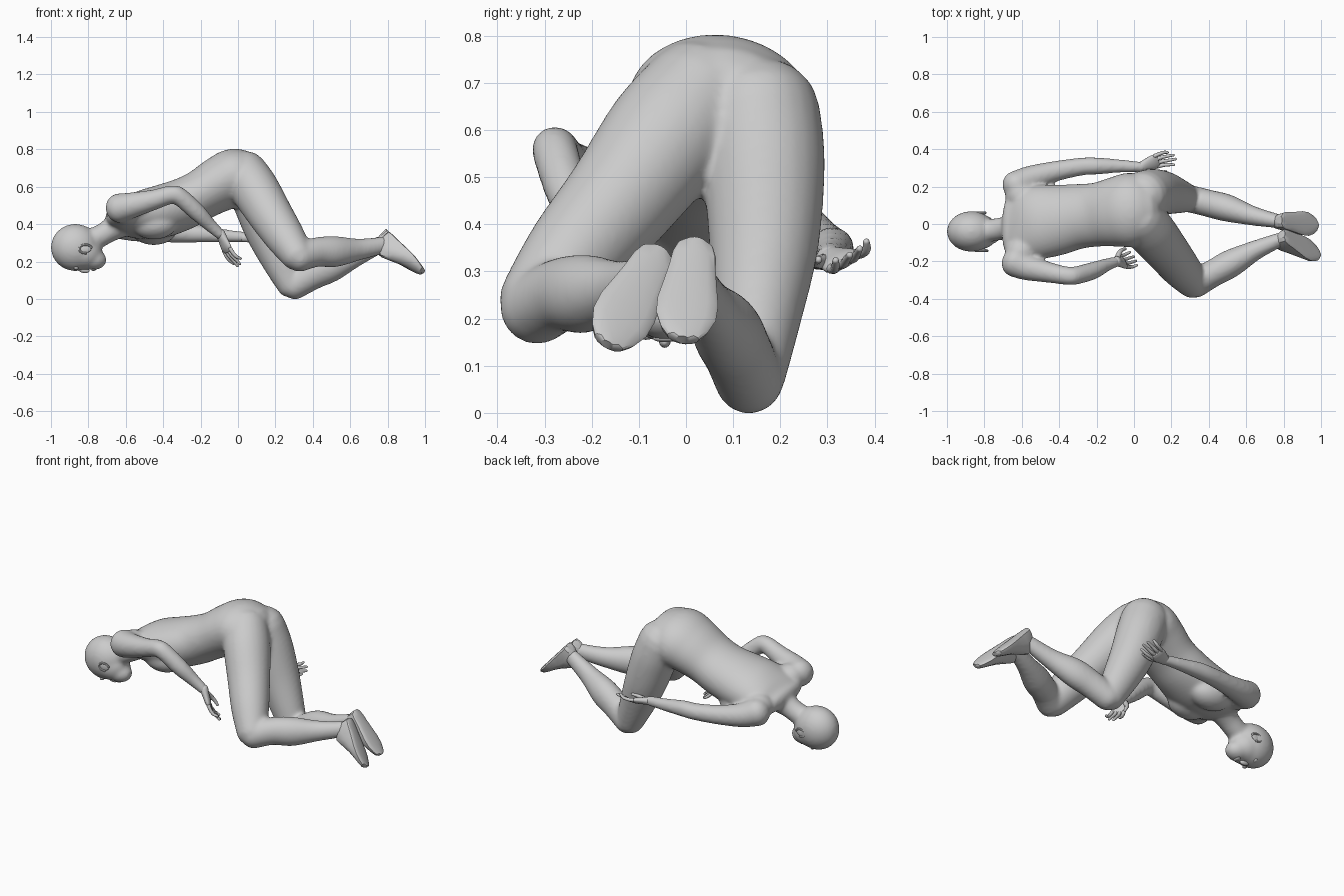
import bpy, bmesh, math
from mathutils import Vector, Matrix

if "Cube" in bpy.data.objects:
    bpy.data.objects.remove(bpy.data.objects["Cube"])

mat = bpy.data.materials.new("plain_grey")
mat.use_nodes = True
mat.diffuse_color = (0.6, 0.6, 0.6, 1)
mat.node_tree.nodes["Principled BSDF"].inputs["Base Color"].default_value = (0.6, 0.6, 0.6, 1)


def finish(bm, name, angle=40):
    bmesh.ops.recalc_face_normals(bm, faces=bm.faces)
    me = bpy.data.meshes.new(name)
    bm.to_mesh(me)
    bm.free()
    ob = bpy.data.objects.new(name, me)
    bpy.context.collection.objects.link(ob)
    me.materials.append(mat)
    bpy.ops.object.select_all(action='DESELECT')
    ob.select_set(True)
    bpy.context.view_layer.objects.active = ob
    bpy.ops.object.shade_smooth_by_angle(angle=math.radians(angle))
    return ob


def skin_rings(bm, rings):
    """Join rings of points into a closed tube."""
    vs = [[bm.verts.new(p) for p in r] for r in rings]
    n = len(vs[0])
    for a, b in zip(vs, vs[1:]):
        for i in range(n):
            bm.faces.new((a[i], a[(i + 1) % n], b[(i + 1) % n], b[i]))
    bm.faces.new(vs[0])
    bm.faces.new(vs[-1])


def spline(pts, steps):
    """Smooth interpolation through (x, y, z, side radius, depth radius)."""
    p = [pts[0]] + pts + [pts[-1]]
    out = []
    for i in range(1, len(p) - 2):
        for k in range(steps):
            t = k / steps
            out.append([0.5 * (2 * b + (c - a) * t + (2 * a - 5 * b + 4 * c - d) * t * t
                               + (3 * b - a - 3 * c + d) * t ** 3)
                        for a, b, c, d in zip(*p[i - 1:i + 3])])
    return out + [list(pts[-1])]


def loft(bm, pts, side=(0, 1, 0), n=24, steps=5, cap=0.9):
    """Elliptical limb along a path with rounded ends."""
    pts = [tuple(p) if len(p) == 5 else (*p, p[3]) for p in pts]
    s = spline(pts, steps)
    c = [Vector(q[:3]) for q in s]
    rings = []

    def ring(i, push, scale):
        t = (c[min(i + 1, len(c) - 1)] - c[max(i - 1, 0)]).normalized()
        u = Vector(side)
        u = (u - t * u.dot(t)).normalized()
        v = t.cross(u)
        o = c[i] + t * push * min(s[i][3], s[i][4]) * cap
        rings.append([o + u * math.cos(w) * s[i][3] * scale + v * math.sin(w) * s[i][4] * scale
                      for w in (2 * math.pi * k / n for k in range(n))])

    ends = [math.radians(d) for d in (22, 44, 66, 84)]
    for e in reversed(ends):
        ring(0, -math.sin(e), math.cos(e))
    for i in range(len(c)):
        ring(i, 0, 1)
    for e in ends:
        ring(len(c) - 1, math.sin(e), math.cos(e))
    skin_rings(bm, rings)


def ball(bm, loc, radii, tilt=0):
    m = Matrix.Translation(loc) @ Matrix.Rotation(tilt, 4, 'Y') @ Matrix.Diagonal((*radii, 1))
    bmesh.ops.create_uvsphere(bm, u_segments=24, v_segments=16, radius=1, matrix=m)


# Body: torso, neck, head and limbs fused into one smooth skin
bm = bmesh.new()
loft(bm, [(-.665, 0, .425, .17, .06), (-.61, 0, .432, .195, .095), (-.52, .01, .447, .20, .128),
          (-.42, .02, .465, .192, .14), (-.30, .04, .505, .175, .138), (-.20, .05, .555, .172, .134),
          (-.10, .065, .612, .188, .147), (-.02, .075, .645, .20, .157), (.055, .08, .645, .18, .14)],
     side=(0, 1, -.15), n=40, cap=.7)
for y, z in ((-.075, .40), (.115, .37)):                       # chest
    ball(bm, (-.45, y, z), (.125, .092, .082))
for y, z in ((-.155, .475), (.155, .41)):                      # shoulder muscles
    ball(bm, (-.605, y, z), (.085, .085, .078))
loft(bm, [(-.82, -.04, .30, .065), (-.74, -.03, .335, .06), (-.68, -.02, .37, .064),
          (-.60, 0, .42, .085)])                                # neck
ball(bm, (-.87, -.04, .275), (.131, .109, .126))               # skull
ball(bm, (-.825, -.042, .245), (.10, .095, .09))               # cheeks
ball(bm, (-.78, -.045, .212), (.078, .065, .058), .1)          # jaw
# front leg
loft(bm, [(.03, .03, .668, .128, .13), (.09, -.04, .585, .134, .13), (.17, -.137, .455, .12, .12),
          (.25, -.238, .333, .106, .107), (.315, -.312, .236, .087, .088)])
loft(bm, [(.325, -.318, .223, .079), (.42, -.265, .25, .073, .079), (.52, -.21, .253, .075, .083),
          (.65, -.14, .265, .053, .058), (.79, -.08, .29, .038, .045)])
# back leg
loft(bm, [(.055, .155, .635, .13, .133), (.10, .165, .525, .13, .13), (.16, .165, .36, .117, .12),
          (.23, .15, .20, .094, .10), (.287, .137, .077, .074, .08)])
loft(bm, [(.30, .135, .068, .073), (.40, .11, .128, .073, .079), (.50, .085, .175, .073, .083),
          (.63, .045, .23, .053, .058), (.77, .015, .295, .038, .045)])
# front arm
loft(bm, [(-.635, -.205, .485, .08), (-.57, -.232, .50, .07), (-.45, -.26, .53, .055),
          (-.355, -.277, .558, .049), (-.31, -.275, .545, .049), (-.22, -.25, .465, .047),
          (-.15, -.22, .395, .036), (-.09, -.20, .34, .028)])
# back arm
loft(bm, [(-.63, .205, .40, .08), (-.55, .245, .375, .068), (-.42, .282, .357, .055),
          (-.28, .307, .348, .048), (-.20, .31, .347, .046), (-.08, .31, .338, .036),
          (.04, .305, .33, .028)])
body = finish(bm, "body")
rm = body.modifiers.new("fuse", 'REMESH')
rm.mode = 'VOXEL'
rm.voxel_size = 0.01
rm.use_smooth_shade = True
sm = body.modifiers.new("soften", 'SMOOTH')
sm.factor = 0.5
sm.iterations = 12

# Face: nose, lips and closed eyes
bm = bmesh.new()
ball(bm, (-.825, -.045, .155), (.032, .013, .016), .2)
ball(bm, (-.772, -.045, .158), (.013, .025, .008))
for s in (-1, 1):
    ball(bm, (-.865, -.045 + s * .04, .165), (.012, .02, .010))
finish(bm, "face_features")

# Ears: flat shell with a rim
for name, x, y, s in (("front_ear", -.815, -.138, -1), ("back_ear", -.825, .055, 1)):
    bm = bmesh.new()
    ball(bm, (x, y, .267), (.034, .007, .022), -.3)
    loop = []
    for k in range(9):
        a = math.radians(20 + 40 * k * .8)
        loop.append((x + .034 * math.cos(a), y + s * .005, .267 + .023 * math.sin(a), .006))
    loft(bm, loop, side=(0, 1, 0), n=8, steps=2)
    finish(bm, name)


def foot(name, heel, toe, width):
    """Faceted foot with a nearly flat sole."""
    heel = Vector(heel)
    d = Vector(toe) - heel
    length = d.length
    d.normalize()
    w = Vector(width)
    w = (w - d * w.dot(d)).normalized()
    nrm = w.cross(d)
    if nrm.x < 0:
        nrm.negate()
    bm = bmesh.new()
    rings = []
    for s, half, h in ((-.04, .02, .04), (0, .037, .07), (.10, .046, .105), (.25, .05, .115),
                       (.42, .057, .09), (.60, .065, .062), (.76, .064, .044), (.90, .05, .03),
                       (.98, .034, .022), (1.01, .015, .012)):
        ring = []
        for k in range(14):
            a = 2 * math.pi * k / 14
            up = math.sin(a)
            dep = -h * up if up > 0 else -.012 * up
            ring.append(heel + d * s * length + w * half * math.cos(a) + nrm * (dep - .012))
        rings.append(ring)
    skin_rings(bm, rings)
    finish(bm, name, 30)


foot("front_foot", (.815, -.055, .345), (.998, -.162, .153), (0, .86, -.51))
foot("back_foot", (.80, .022, .365), (.987, -.005, .165), (0, .98, -.19))


def hand(name, wrist, direction, side, bend):
    """Palm, four gently curled fingers and a thumb."""
    o = Vector(wrist)
    d = Vector(direction).normalized()
    s = Vector(side)
    s = (s - d * s.dot(d)).normalized()
    nrm = d.cross(s) * bend

    def at(along, across, curl=0):
        return tuple(o + d * along + s * across + nrm * curl)

    bm = bmesh.new()
    loft(bm, [(*at(-.01, 0), .027, .025), (*at(.03, 0), .036, .02), (*at(.07, 0), .044, .017),
              (*at(.09, 0), .038, .012)], side=s, n=16)
    for k, reach in enumerate((.165, .185, .18, .155)):
        c = (k - 1.5) * .022
        loft(bm, [(*at(.085, c), .011), (*at(.115, c * 1.1, .004), .010),
                  (*at(.14, c * 1.2, .014), .009),
                  (*at(reach, c * 1.25, .032), .007)], side=s, n=10, steps=3)
    loft(bm, [(*at(.02, -.02, .005), .016), (*at(.055, -.046, .02), .013),
              (*at(.085, -.056, .032), .010), (*at(.112, -.058, .038), .0075)],
         side=s, n=10, steps=3)
    finish(bm, name, 60)


hand("front_hand", (-.09, -.20, .34), (.38, -.02, -.92), (.5, -.82, .2), -1)
hand("back_hand", (.04, .305, .328), (.92, .36, -.08), (-.35, .75, .45), 1)
